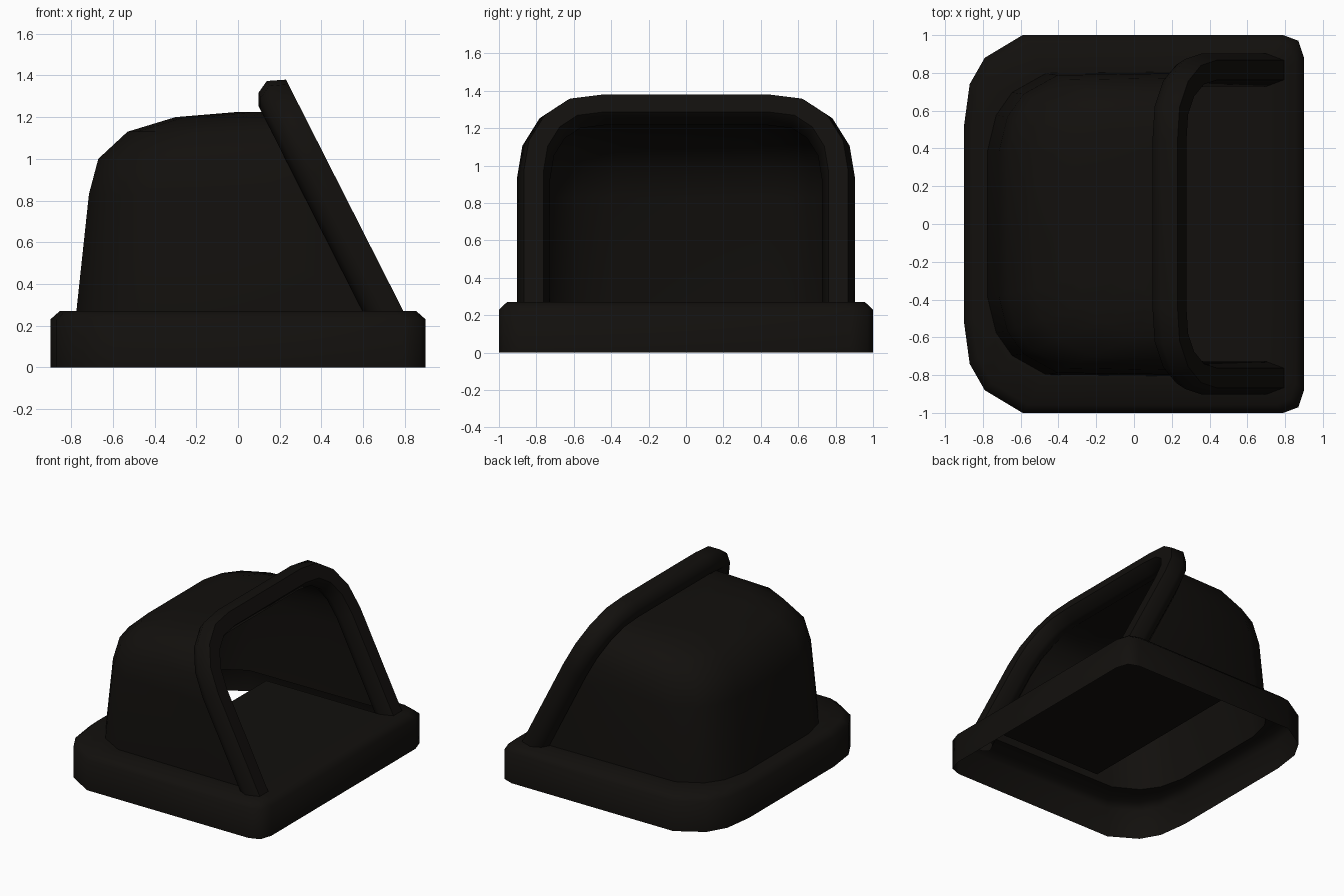
import bpy, bmesh, math
from mathutils import Vector

if "Cube" in bpy.data.objects:
    bpy.data.objects.remove(bpy.data.objects["Cube"])

mat = bpy.data.materials.new("near_black")
mat.diffuse_color = (0.006, 0.005, 0.004, 1)
mat.use_nodes = True
mat.node_tree.nodes["Principled BSDF"].inputs["Base Color"].default_value = mat.diffuse_color


def loft(name, rings, closed, cap, angle):
    """Skin a stack of equal-length point rings."""
    bm = bmesh.new()
    rows = [[bm.verts.new(p) for p in r] for r in rings]
    n = len(rows[0])
    for a, b in zip(rows, rows[1:]):
        for i in range(n if closed else n - 1):
            j = (i + 1) % n
            bm.faces.new((a[i], a[j], b[j], b[i]))
    if cap:
        bm.faces.new(rows[-1])
    bmesh.ops.remove_doubles(bm, verts=bm.verts, dist=0.0005)
    bmesh.ops.recalc_face_normals(bm, faces=bm.faces)
    me = bpy.data.meshes.new(name)
    bm.to_mesh(me)
    bm.free()
    me.materials.append(mat)
    ob = bpy.data.objects.new(name, me)
    bpy.context.collection.objects.link(ob)
    bpy.ops.object.select_all(action='DESELECT')
    bpy.context.view_layer.objects.active = ob
    ob.select_set(True)
    bpy.ops.object.shade_smooth_by_angle(angle=math.radians(angle))
    return ob


def mirror_y(half):
    """Half outline on +y, completed on -y."""
    return [(x, -y) for x, y in reversed(half)] + half


def plane_x(z):
    """Slanted plane of the opening."""
    return 0.178 + (1.295 - z) * 0.507


def hood_half(x, w, z):
    end = plane_x(z)
    k = min(1, (end - x - 0.02) / 0.31)
    return [(x, 0.48 * w), (x + 0.045 * k, 0.71 * w), (x + 0.13 * k, 0.86 * w),
            (x + 0.31 * k, 0.985 * w), (end, w)]


# Base: open-bottomed rim, chamfered top, flat top ring in to the hood foot
outer = mirror_y([(-0.9, 0.52), (-0.87, 0.74), (-0.79, 0.88), (-0.59, 1),
                  (0.79, 1), (0.87, 0.97), (0.9, 0.88)])
foot = hood_half(-0.775, 0.81, 0.27)
inner = mirror_y(foot + [foot[-1]] * 2)
rings = [[(x, y, 0) for x, y in outer],
         [(x, y, 0.23) for x, y in outer],
         [(x * 0.95, y * 0.957, 0.27) for x, y in outer],
         [(x, y, 0.27) for x, y in inner]]
loft("base_rim", rings, True, False, 65)

# Floor panel inside the opening
loft("floor_panel", [[(-0.27, -0.73, 0.27), (-0.27, 0.73, 0.27)],
                     [(0.72, -0.73, 0.27), (0.72, 0.73, 0.27)]], False, False, 30)

# Hood: open shell of U-shaped rings ending on the slanted plane
levels = [(0.27, -0.775, 0.81), (0.83, -0.715, 0.80), (1.0, -0.67, 0.775),
          (1.13, -0.53, 0.71), (1.2, -0.30, 0.60), (1.225, 0.0, 0.46)]
loft("hood", [[(x, y, z) for x, y in mirror_y(hood_half(xl, w, z))]
              for z, xl, w in levels], False, True, 60)

# Hoop: tube with flattened outer face, swept round the opening in its plane
COS, SIN = 0.892, 0.452
half = [(0.44, 1.295), (0.60, 1.275), (0.715, 1.2), (0.79, 1.08), (0.815, 0.93), (0.815, 0.2)]
path = [Vector((-y, (z - 1.295) / COS)) for y, z in reversed(half)]
path += [Vector((y, (z - 1.295) / COS)) for y, z in half]
section = [(0.052, 0.085), (0.088, 0.0), (0.055, -0.062), (0, -0.09),
           (-0.055, -0.062), (-0.088, 0.0), (-0.052, 0.085)]
rings = []
for i, p in enumerate(path):
    before = (p - path[i - 1]).normalized() if i else None
    after = (path[i + 1] - p).normalized() if i < len(path) - 1 else before
    before = before or after
    d = (before + after).normalized()
    out = Vector((-d.y, d.x)) / d.dot(after)      # mitred outward direction
    ring = []
    for t, n in section:
        q = p + out * t
        z = 1.295 + COS * q.y
        ring.append((plane_x(z) + n * COS, q.x, z + n * SIN))
    rings.append(ring)
loft("hoop", rings, True, False, 60)
